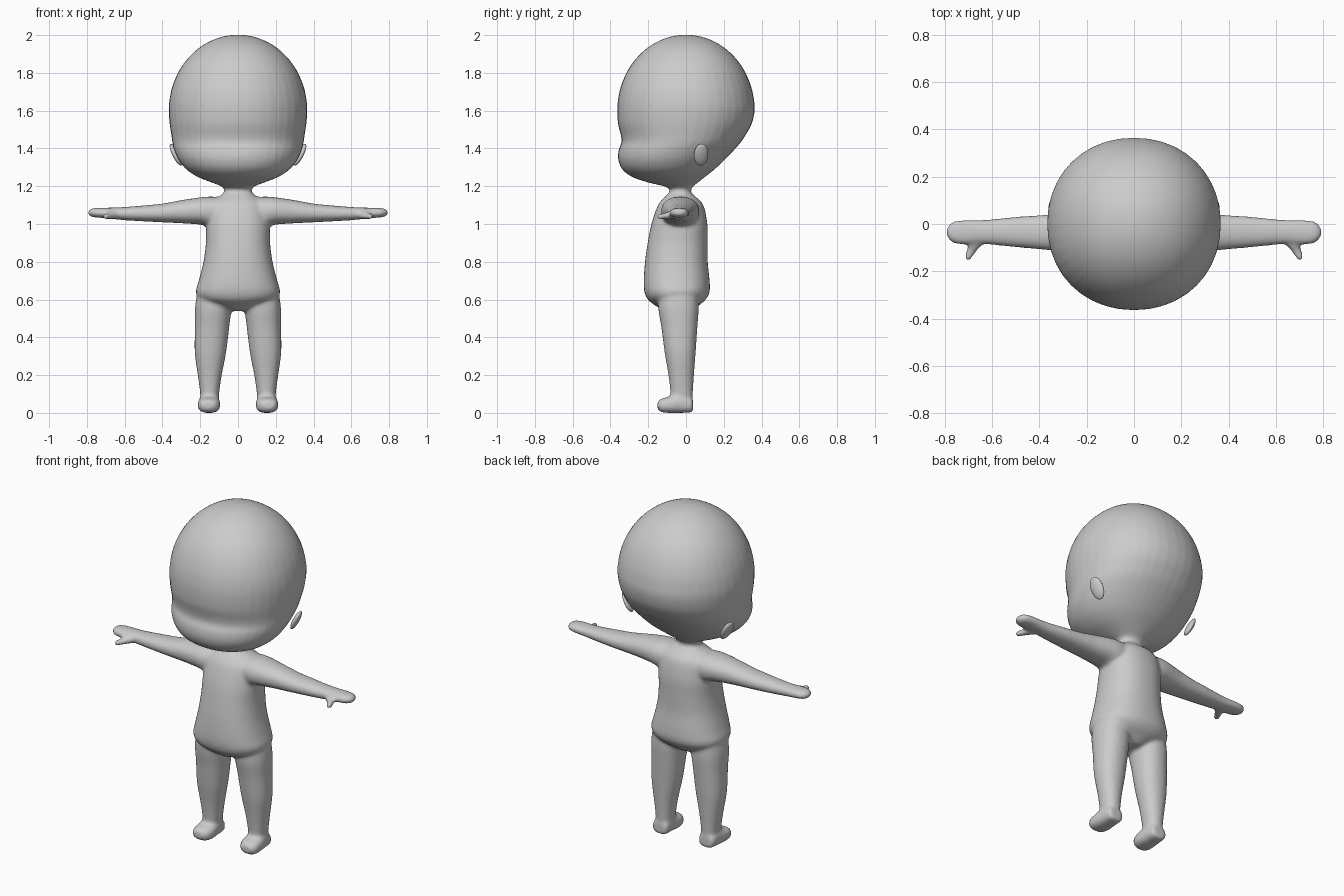
import bpy, bmesh, math
from mathutils import Matrix, Vector

SEG = 40


def catmull(p0, p1, p2, p3, t):
    return [0.5 * (2 * b + (c - a) * t + (2 * a - 5 * b + 4 * c - d) * t * t
                   + (3 * b - a - 3 * c + d) * t ** 3)
            for a, b, c, d in zip(p0, p1, p2, p3)]


def loft(bm, rings, axis, side=1, power=2.2, steps=4):
    """Skin rings (t, u0, u1, v0, v1) along an axis; u, v are the other two axes in order."""
    dense = []
    for i in range(len(rings) - 1):
        p = [rings[min(max(i + k, 0), len(rings) - 1)] for k in (-1, 0, 1, 2)]
        dense += [catmull(*p, s / steps) for s in range(steps)]
    dense.append(rings[-1])
    loops = []
    for t, u0, u1, v0, v1 in dense:
        loop = []
        for k in range(SEG):
            a = 2 * math.pi * k / SEG
            c, s = math.cos(a), math.sin(a)
            u = (u0 + u1) / 2 + (u1 - u0) / 2 * math.copysign(abs(c) ** (2 / power), c)
            v = (v0 + v1) / 2 + (v1 - v0) / 2 * math.copysign(abs(s) ** (2 / power), s)
            co = {'x': (t, u, v), 'y': (u, t, v), 'z': (u, v, t)}[axis]
            loop.append(bm.verts.new((co[0] * side, co[1], co[2])))
        loops.append(loop)
    for a, b in zip(loops, loops[1:]):
        for k in range(SEG):
            n = (k + 1) % SEG
            bm.faces.new((a[k], a[n], b[n], b[k]))
    bm.faces.new(loops[0])
    bm.faces.new(loops[-1])


def finish(bm, name):
    bmesh.ops.recalc_face_normals(bm, faces=bm.faces)
    for f in bm.faces:
        f.smooth = True
    me = bpy.data.meshes.new(name)
    bm.to_mesh(me)
    bm.free()
    ob = bpy.data.objects.new(name, me)
    bpy.context.collection.objects.link(ob)
    return ob


bm = bmesh.new()

# Head: round dome, brow dip, jutting lower face, neck
head = []
for deg in (88, 78, 66, 54, 42, 30, 18, 8, 0):
    a = math.radians(deg)
    r = math.cos(a)
    head.append((1.6 + 0.402 * math.sin(a), -.367 * r, .367 * r, -.364 * r, .364 * r))
for z, w, y0, y1 in ((1.53, .362, -.36, .348), (1.47, .353, -.345, .315),
                     (1.43, .347, -.342, .288), (1.39, .337, -.357, .253),
                     (1.34, .315, -.359, .205), (1.29, .275, -.338, .152),
                     (1.25, .215, -.287, .102), (1.22, .14, -.2, .064),
                     (1.195, .08, -.1, .034), (1.17, .073, -.087, .026),
                     (1.1, .073, -.087, .026)):
    head.append((z, -w, w, y0, y1))
loft(bm, head, 'z', power=2.1)

# Torso
torso = [(z, -w, w, y0, y1) for z, w, y0, y1 in (
    (1.165, .075, -.088, .028), (1.145, .1, -.11, .05), (1.1, .15, -.148, .092),
    (1.0, .168, -.183, .113), (.9, .17, -.203, .114), (.8, .183, -.217, .115),
    (.7, .208, -.224, .125), (.64, .223, -.22, .125), (.6, .2, -.202, .104),
    (.57, .13, -.165, .07), (.54, .045, -.12, .03))]
loft(bm, torso, 'z', power=2.3)

for s in (1, -1):
    # Arm and mitten hand
    loft(bm, [(.03, -.12, .06, 1.0, 1.14), (.14, -.13, .07, .985, 1.145),
              (.2, -.13, .065, .997, 1.141), (.3, -.117, .047, 1.004, 1.126),
              (.4, -.107, .037, 1.009, 1.108), (.5, -.098, .03, 1.014, 1.098),
              (.6, -.088, .02, 1.02, 1.09), (.66, -.084, .017, 1.026, 1.087),
              (.72, -.088, .017, 1.032, 1.086), (.765, -.08, .01, 1.036, 1.084),
              (.786, -.062, -.008, 1.044, 1.076), (.793, -.045, -.025, 1.054, 1.066)],
         'x', s)
    # Thumb
    loft(bm, [(-.04, .6, .69, 1.03, 1.075), (-.085, .637, .697, 1.026, 1.068),
              (-.11, .662, .708, 1.025, 1.06), (-.135, .68, .716, 1.025, 1.055),
              (-.153, .691, .712, 1.03, 1.05)], 'y', s)
    # Leg
    loft(bm, [(.66, .05, .212, -.14, .06), (.56, .036, .227, -.147, .067),
              (.45, .047, .228, -.13, .06), (.32, .063, .229, -.113, .051),
              (.2, .086, .213, -.093, .042), (.1, .1, .2, -.082, .036),
              (.03, .1, .2, -.08, .034)], 'z', s)
    # Foot
    loft(bm, [(.037, .12, .19, .015, .06), (.03, .105, .2, .003, .08),
              (-.03, .098, .208, .0, .1), (-.09, .094, .213, .0, .085),
              (-.13, .105, .208, .004, .075), (-.15, .13, .19, .02, .06)],
         'y', s, power=2.6)

# Fuse everything into one soft skin
body = finish(bm, "figure_body")
rm = body.modifiers.new("fuse", 'REMESH')
rm.mode = 'VOXEL'
rm.voxel_size = 0.01
rm.use_smooth_shade = True
sm = body.modifiers.new("soften", 'SMOOTH')
sm.factor = 0.5
sm.iterations = 6

# Ears: thin tilted discs
for s, name in ((1, "left_ear"), (-1, "right_ear")):
    bm = bmesh.new()
    bmesh.ops.create_uvsphere(bm, u_segments=32, v_segments=16, radius=1)
    bm.transform(Matrix.Translation(Vector((.328 * s, .08, 1.367)))
                 @ Matrix.Rotation(math.radians(27 * s), 4, 'Y')
                 @ Matrix.Rotation(math.radians(14 * s), 4, 'Z')
                 @ Matrix.Diagonal((.017, .039, .064, 1)))
    finish(bm, name)
